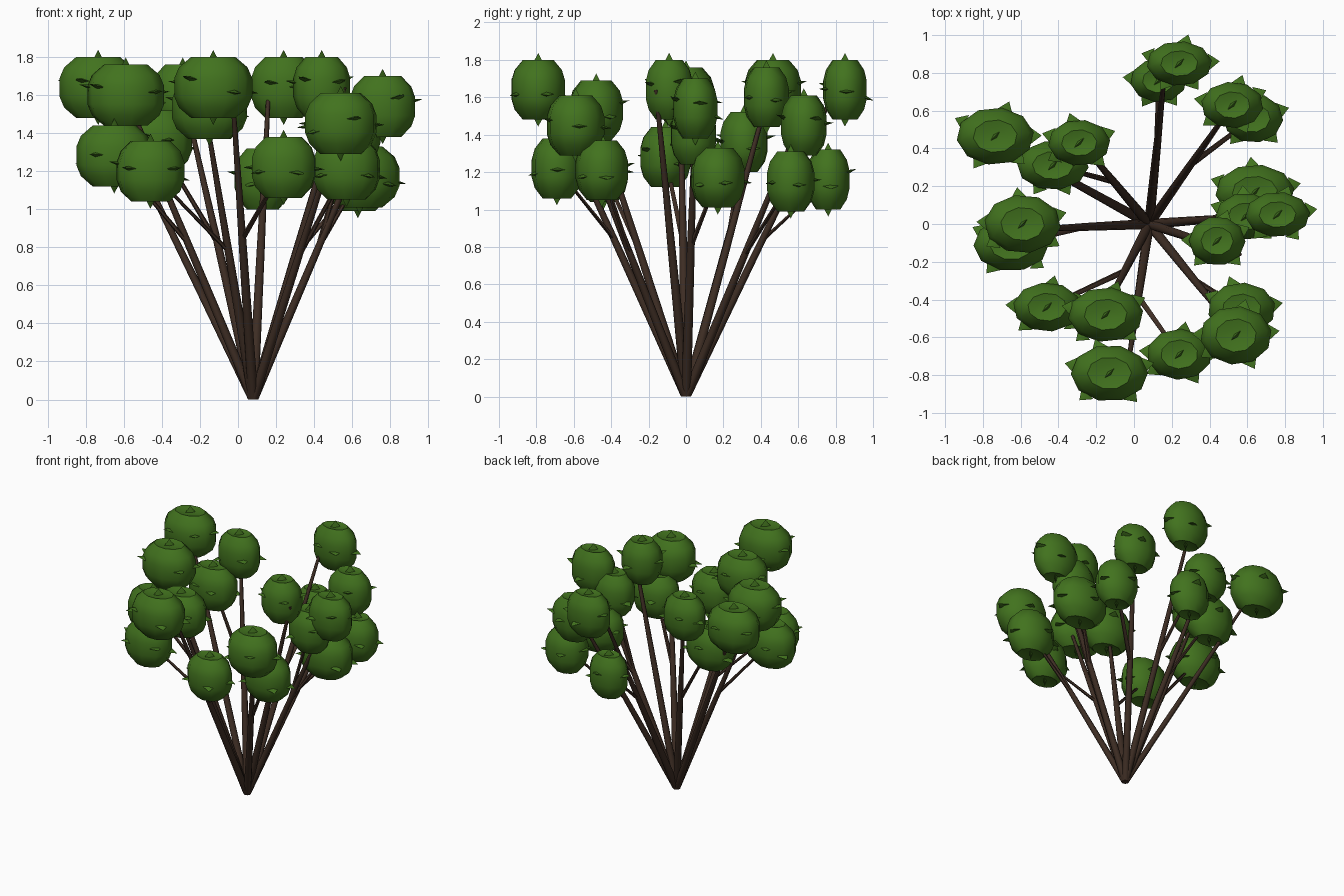
import bpy, bmesh, math, random
from mathutils import Vector

if "Cube" in bpy.data.objects:
    bpy.data.objects.remove(bpy.data.objects["Cube"])

random.seed(4)


def material(name, rgb):
    m = bpy.data.materials.new(name)
    m.diffuse_color = (*rgb, 1)
    m.use_nodes = True
    m.node_tree.nodes["Principled BSDF"].inputs["Base Color"].default_value = m.diffuse_color
    return m


LEAF = material("leaf green", (0.054, 0.170, 0.013))
BARK = material("bark brown", (0.047, 0.026, 0.017))
BASE = Vector((0.08, 0.0, 0.0))


def finish(bm, name, mat, angle):
    bmesh.ops.recalc_face_normals(bm, faces=bm.faces)
    me = bpy.data.meshes.new(name)
    bm.to_mesh(me)
    bm.free()
    me.materials.append(mat)
    ob = bpy.data.objects.new(name, me)
    bpy.context.collection.objects.link(ob)
    bpy.ops.object.select_all(action='DESELECT')
    ob.select_set(True)
    bpy.context.view_layer.objects.active = ob
    bpy.ops.object.shade_smooth_by_angle(angle=math.radians(angle))
    return ob


def tube(name, points, radii, sides=8):
    """Tapered stem with horizontal cross-sections."""
    bm = bmesh.new()
    rings = []
    for p, r in zip(points, radii):
        rings.append([bm.verts.new((p[0] + r * math.cos(2 * math.pi * i / sides),
                                    p[1] + r * math.sin(2 * math.pi * i / sides), p[2]))
                      for i in range(sides)])
    for a, b in zip(rings, rings[1:]):
        for i in range(sides):
            j = (i + 1) % sides
            bm.faces.new((a[i], a[j], b[j], b[i]))
    bm.faces.new(rings[0])
    bm.faces.new(rings[-1])
    finish(bm, name, BARK, 50)


# Barrel outline of a leaf clump: (radius, height) in unit size, dimpled caps
PROFILE = [(0.28, 0.93), (0.57, 1.0), (0.88, 0.66), (1.0, 0.3), (1.0, -0.3),
           (0.88, -0.66), (0.57, -1.0), (0.28, -0.93)]


def clump(name, c, rx, ry, hz=0.16, sides=10):
    bm = bmesh.new()
    turn = random.random()
    rings = []
    for r, h in PROFILE:
        ring = []
        for i in range(sides):
            a = 2 * math.pi * (i + turn) / sides
            ring.append(bm.verts.new((c[0] + rx * r * math.cos(a),
                                      c[1] + ry * r * math.sin(a), c[2] + hz * h)))
        rings.append(ring)
    for a, b in zip(rings, rings[1:]):
        for i in range(sides):
            j = (i + 1) % sides
            bm.faces.new((a[i], a[j], b[j], b[i]))
    bm.faces.new(rings[0])
    bm.faces.new(rings[-1])

    # Small flat leaf tips sticking out around the clump, on top and below
    def leaf_tip(d, side, up, reach):
        root, tip = c + d * (reach - 0.02), c + d * (reach + 0.042)
        q = [bm.verts.new(root + side * s * 0.045 + up * u * 0.014)
             for s, u in ((1, 0), (0, 1), (-1, 0), (0, -1))]
        t = bm.verts.new(tip)
        bm.faces.new(q)
        for i in range(4):
            bm.faces.new((q[i], q[(i + 1) % 4], t))

    z = Vector((0, 0, 1))
    for k in range(5):
        a = (k + 0.25) * 0.4 * math.pi + random.uniform(-0.3, 0.3)
        d = Vector((rx * math.cos(a), ry * math.sin(a), random.uniform(-0.05, 0.05)))
        reach = d.length
        d.normalize()
        leaf_tip(d, d.cross(z).normalized(), z, reach)
    for s in (1, -1):
        leaf_tip(z * s, Vector((1, 1, 0)).normalized(), Vector((1, -1, 0)).normalized(),
                 hz * 0.97)
    finish(bm, name, LEAF, 50)


# Each stem: where its tip ends, the clump there, then clumps on side branches
# (x, y, z, half width x, half width y)
STEMS = [
    ((0.16, 0.78, 1.60), [(0.24, 0.85, 1.64, 0.173, 0.118), (0.13, 0.76, 1.16, 0.15, 0.115)]),
    ((0.50, 0.60, 1.45), [(0.52, 0.63, 1.45, 0.165, 0.123), (0.63, 0.56, 1.15, 0.16, 0.13)]),
    ((0.74, 0.05, 1.54), [(0.76, 0.05, 1.54, 0.172, 0.12), (0.64, 0.17, 1.17, 0.21, 0.145),
                          (0.59, 0.04, 1.40, 0.16, 0.125)]),
    ((0.56, -0.16, 1.64), [(0.44, -0.09, 1.64, 0.15, 0.13)]),
    ((0.54, -0.57, 1.45), [(0.54, -0.59, 1.45, 0.19, 0.155), (0.57, -0.45, 1.21, 0.18, 0.14)]),
    ((-0.03, -0.74, 1.62), [(-0.13, -0.79, 1.64, 0.205, 0.15), (0.24, -0.69, 1.22, 0.173, 0.135)]),
    ((-0.17, -0.48, 1.50), [(-0.15, -0.48, 1.53, 0.20, 0.145), (-0.46, -0.44, 1.20, 0.18, 0.13)]),
    ((-0.58, -0.03, 1.58), [(-0.59, 0.0, 1.60, 0.203, 0.155), (-0.65, -0.11, 1.28, 0.20, 0.14)]),
    ((-0.70, 0.43, 1.60), [(-0.735, 0.465, 1.64, 0.205, 0.152)]),
    ((-0.28, 0.43, 1.58), [(-0.29, 0.43, 1.60, 0.165, 0.122), (-0.43, 0.31, 1.36, 0.19, 0.13)]),
]

for n, (tip, clumps) in enumerate(STEMS):
    top = Vector(tip)
    # main stem from the shared root to the upper clump
    tube(f"stem_{n + 1}", [BASE, BASE.lerp(top, 0.5), top], [0.027, 0.021, 0.011])
    for k, (x, y, z, rx, ry) in enumerate(clumps):
        c = Vector((x, y, z))
        clump(f"leaf_clump_{n + 1}_{k + 1}", c, rx, ry)
        if k:
            # side branch leaving the stem halfway up and bending out to its clump
            fork = BASE.lerp(top, 0.52)
            tube(f"branch_{n + 1}_{k + 1}", [fork, c], [0.016, 0.011], 6)
